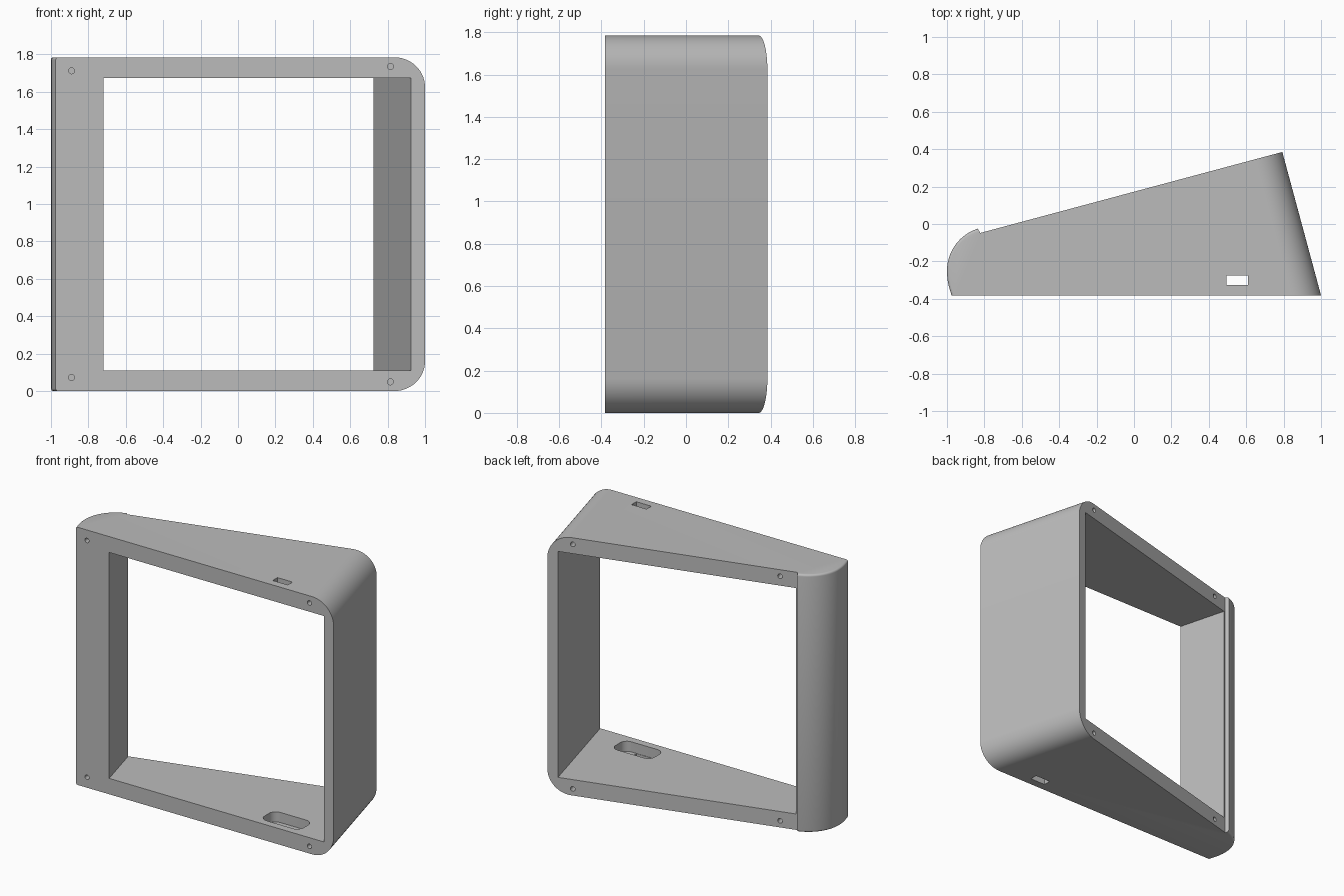
import bpy, bmesh, math
from mathutils import Vector, Matrix

if "Cube" in bpy.data.objects:
    bpy.data.objects.remove(bpy.data.objects["Cube"], do_unlink=True)

HEIGHT, FRONT = 1.785, -0.382
MID = HEIGHT / 2
TILT = math.radians(15)
BACK_DIR = Vector((-math.sin(TILT), math.cos(TILT)))   # out of the slanted back
ALONG = Vector((math.cos(TILT), math.sin(TILT)))       # along the slanted back
BACK_CORNER = Vector((0.793, 0.385))


def arc(cx, cy, r, a0, a1, n):
    angles = [math.radians(a0 + (a1 - a0) * i / n) for i in range(n + 1)]
    return [Vector((cx + r * math.cos(a), cy + r * math.sin(a))) for a in angles]


def new_object(name, bm):
    bmesh.ops.recalc_face_normals(bm, faces=bm.faces)
    mesh = bpy.data.meshes.new(name)
    bm.to_mesh(mesh)
    bm.free()
    obj = bpy.data.objects.new(name, mesh)
    bpy.context.collection.objects.link(obj)
    return obj


def prism(points, z0, z1):
    bm = bmesh.new()
    face = bm.faces.new([bm.verts.new((p.x, p.y, z0)) for p in points])
    top = bmesh.ops.extrude_face_region(bm, geom=[face])["geom"]
    verts = [v for v in top if isinstance(v, bmesh.types.BMVert)]
    bmesh.ops.translate(bm, verts=verts, vec=(0, 0, z1 - z0))
    return bm


def cut(target, bm):
    cutter = new_object("cutter", bm)
    cutter.hide_render = True
    mod = target.modifiers.new("cut", "BOOLEAN")
    mod.operation, mod.solver, mod.object = "DIFFERENCE", "EXACT", cutter
    bpy.context.view_layer.objects.active = target
    bpy.ops.object.modifier_apply(modifier=mod.name)
    bpy.data.objects.remove(cutter, do_unlink=True)


def rod(x, y, z, direction, radius=0.016, depth=0.1):
    bm = bmesh.new()
    turn = Vector(direction).to_track_quat("Z", "Y").to_matrix().to_4x4()
    bmesh.ops.create_cone(bm, cap_ends=True, segments=24, radius1=radius,
                          radius2=radius, depth=2 * depth,
                          matrix=Matrix.Translation((x, y, z)) @ turn)
    return bm


# Wedge outline with a bulging nose on one side
nose = arc(-0.65, -0.25, 0.35, 201.8, 180, 5)[:-1] + arc(-0.764, -0.25, 0.236, 180, 107.5, 14)
step = BACK_CORNER - ALONG * 1.672
outline = nose + [step, BACK_CORNER, Vector((1.0, FRONT))]
outline[0].y = FRONT
bm = prism(outline, 0, HEIGHT)


def flat_edges(test):
    return [e for e in bm.edges if abs(e.verts[0].co.z - e.verts[1].co.z) < 1e-5
            and all(test(v.co) for v in e.verts)]


# Large rounding beside the slanted end, fine rounding along the nose
bmesh.ops.bevel(bm, geom=flat_edges(lambda c: c.x > 0.7), offset=0.16,
                segments=14, profile=0.5, affect="EDGES")
bmesh.ops.bevel(bm, geom=[e for e in flat_edges(lambda c: c.x < step.x - 0.002)
                          if e.calc_length() < 0.1],
                offset=0.014, segments=4, profile=0.5, affect="EDGES")
frame = new_object("tilted_frame", bm)

# Opening square to the slanted back
left, right = Vector((-0.72, FRONT)), Vector((0.925, FRONT))
cut(frame, prism([left - BACK_DIR * 0.3, right - BACK_DIR * 0.3,
                  right + BACK_DIR * 1.2, left + BACK_DIR * 1.2], 0.11, HEIGHT - 0.11))

# Cable slots through the top and bottom, with wider rounded pockets inside
slot = [Vector(p) for p in ((0.495, -0.327), (0.61, -0.327), (0.61, -0.275), (0.495, -0.275))]
cut(frame, prism(slot, -0.1, HEIGHT + 0.1))
pocket = (arc(0.65, -0.23, 0.05, 0, 90, 6) + arc(0.45, -0.23, 0.05, 90, 180, 6)
          + arc(0.45, -0.28, 0.05, 180, 270, 6) + arc(0.65, -0.28, 0.05, 270, 360, 6))
cut(frame, prism(pocket, 0.04, HEIGHT - 0.04))

# Blind screw holes on the front and the slanted back
for side in (-1, 1):
    for x, reach in ((-0.89, 0.82), (0.815, 0.843)):
        cut(frame, rod(x, FRONT, MID + side * reach, (0, 1, 0)))
    for distance in (0.17, 1.555):
        p = BACK_CORNER - ALONG * distance
        cut(frame, rod(p.x, p.y, MID + side * 0.847, (BACK_DIR.x, BACK_DIR.y, 0)))

# Plain grey finish
grey = bpy.data.materials.new("grey_plastic")
grey.use_nodes = True
colour = (0.5, 0.5, 0.5, 1)
grey.diffuse_color = colour
grey.node_tree.nodes["Principled BSDF"].inputs["Base Color"].default_value = colour
frame.data.materials.clear()
frame.data.materials.append(grey)
for poly in frame.data.polygons:
    poly.material_index = 0

bpy.ops.object.select_all(action="DESELECT")
frame.select_set(True)
bpy.context.view_layer.objects.active = frame
bpy.ops.object.shade_smooth_by_angle(angle=math.radians(30))
